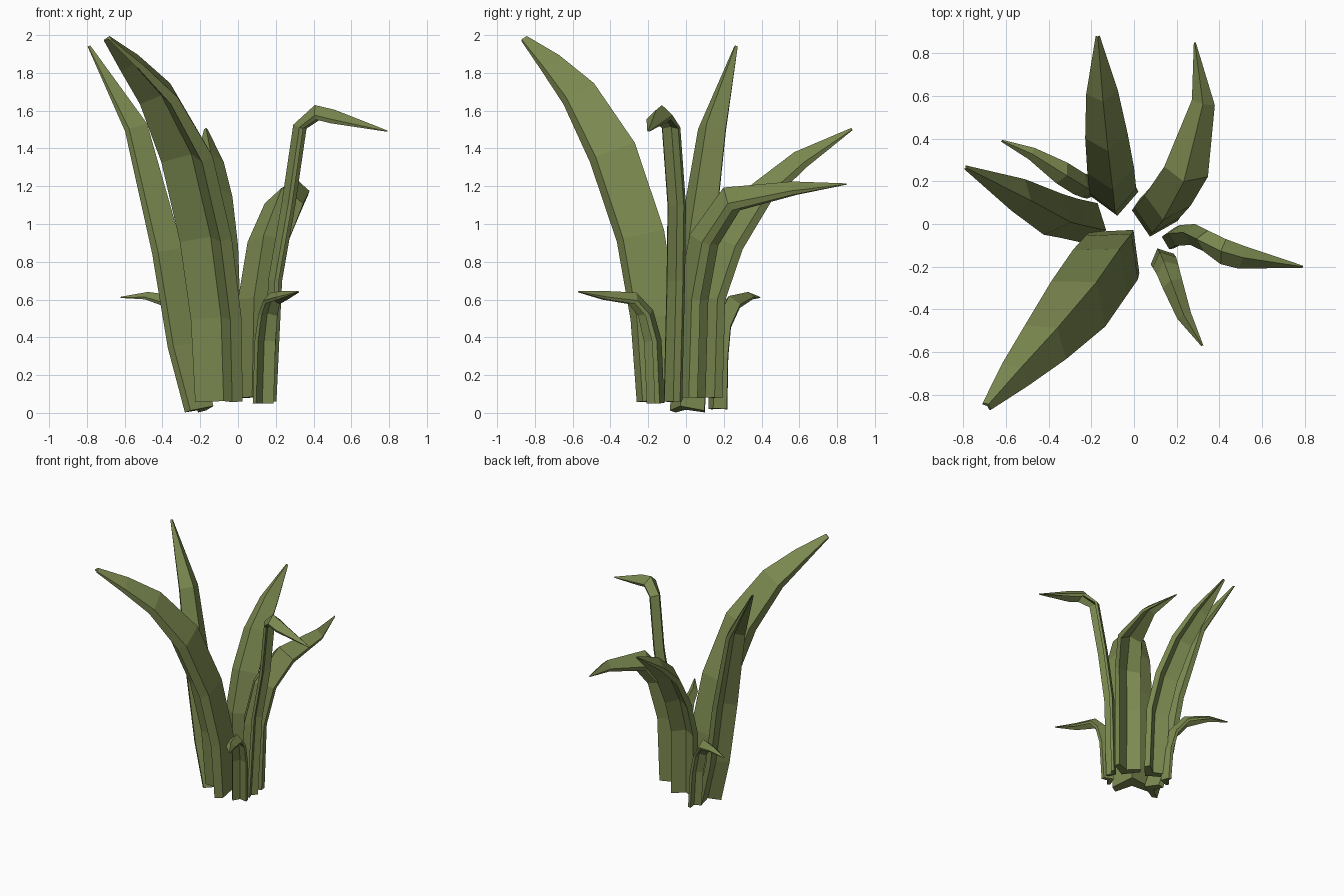
import bpy
from mathutils import Vector

cube = bpy.data.objects.get("Cube")
if cube:
    bpy.data.objects.remove(cube)

green = bpy.data.materials.new("leaf_green")
green.use_nodes = True
green.diffuse_color = (0.2, 0.25, 0.08, 1)
shader = green.node_tree.nodes["Principled BSDF"]
shader.inputs["Base Color"].default_value = green.diffuse_color
shader.inputs["Roughness"].default_value = 0.9

# Folded blade section: (sideways, inward) in half widths
SECTION = [(0, 1.02), (-1, 0.1), (-0.85, -0.3), (0, 0.25), (0.85, -0.3), (1, 0.1)]


def leaf(name, path):
    """Sweep the folded section along a path of (x, y, z, half width)."""
    pts = [Vector(p[:3]) for p in path]
    out = pts[-1] - pts[0]
    out.z = 0
    side = out.normalized().cross(Vector((0, 0, 1)))
    verts, faces, n = [], [], len(SECTION)
    for i, p in enumerate(pts):
        tangent = pts[min(i + 1, len(pts) - 1)] - pts[max(i - 1, 0)]
        inward = side.cross(tangent).normalized()
        for s, d in SECTION:
            verts.append(p + (side * s + inward * d) * path[i][3])
    for i in range(len(pts) - 1):
        for j in range(n):
            k = (j + 1) % n
            faces.append((i * n + j, i * n + k, i * n + n + k, i * n + n + j))
    # End caps, split along the fold
    last = len(verts) - n
    for b in (0, last):
        faces += [(b, b + 3, b + 2, b + 1), (b, b + 5, b + 4, b + 3)]
    mesh = bpy.data.meshes.new(name)
    mesh.from_pydata(verts, [], faces)
    mesh.materials.append(green)
    obj = bpy.data.objects.new(name, mesh)
    bpy.context.collection.objects.link(obj)
    # Consistent outward normals
    bpy.context.view_layer.objects.active = obj
    obj.select_set(True)
    bpy.ops.object.mode_set(mode='EDIT')
    bpy.ops.mesh.select_all(action='SELECT')
    bpy.ops.mesh.normals_make_consistent(inside=False)
    bpy.ops.object.mode_set(mode='OBJECT')
    obj.select_set(False)


# Tall leaves
leaf("tall_front_leaf", [
    (-.1, -.145, .06, .15), (-.115, -.17, .5, .16), (-.17, -.24, .92, .165),
    (-.27, -.385, 1.35, .165), (-.42, -.56, 1.66, .125), (-.56, -.71, 1.83, .08),
    (-.69, -.855, 1.975, .025)])
leaf("tall_side_leaf", [
    (-.22, .01, .01, .1), (-.31, .03, .35, .1), (-.39, .05, .85, .105),
    (-.55, .14, 1.5, .08), (-.79, .265, 1.94, .01)])

# Arching leaves
leaf("back_leaf", [
    (-.09, .15, .08, .11), (-.1, .165, .6, .11), (-.11, .26, .88, .11),
    (-.13, .42, 1.14, .1), (-.15, .62, 1.32, .075), (-.17, .88, 1.5, .01)])
leaf("back_left_leaf", [
    (.1, .05, .08, .11), (.11, .065, .6, .11), (.16, .12, .9, .11),
    (.245, .25, 1.1, .105), (.325, .57, 1.17, .055), (.285, .85, 1.21, .005)])
leaf("bent_left_leaf", [
    (.18, -.07, .06, .05), (.21, -.055, .7, .05), (.28, -.05, 1.1, .05),
    (.34, -.08, 1.51, .05), (.42, -.13, 1.57, .06), (.5, -.155, 1.55, .055),
    (.79, -.2, 1.49, .005)])

# Short leaves near the ground
leaf("short_back_right_leaf", [
    (-.2, .17, .02, .055), (-.22, .175, .3, .055), (-.26, .19, .46, .055),
    (-.34, .24, .57, .055), (-.48, .33, .61, .03), (-.62, .39, .61, .005)])
leaf("short_front_left_leaf", [
    (.135, -.17, .05, .06), (.145, -.185, .38, .06), (.16, -.22, .52, .055),
    (.18, -.28, .59, .05), (.235, -.43, .61, .035), (.32, -.57, .64, .005)])
